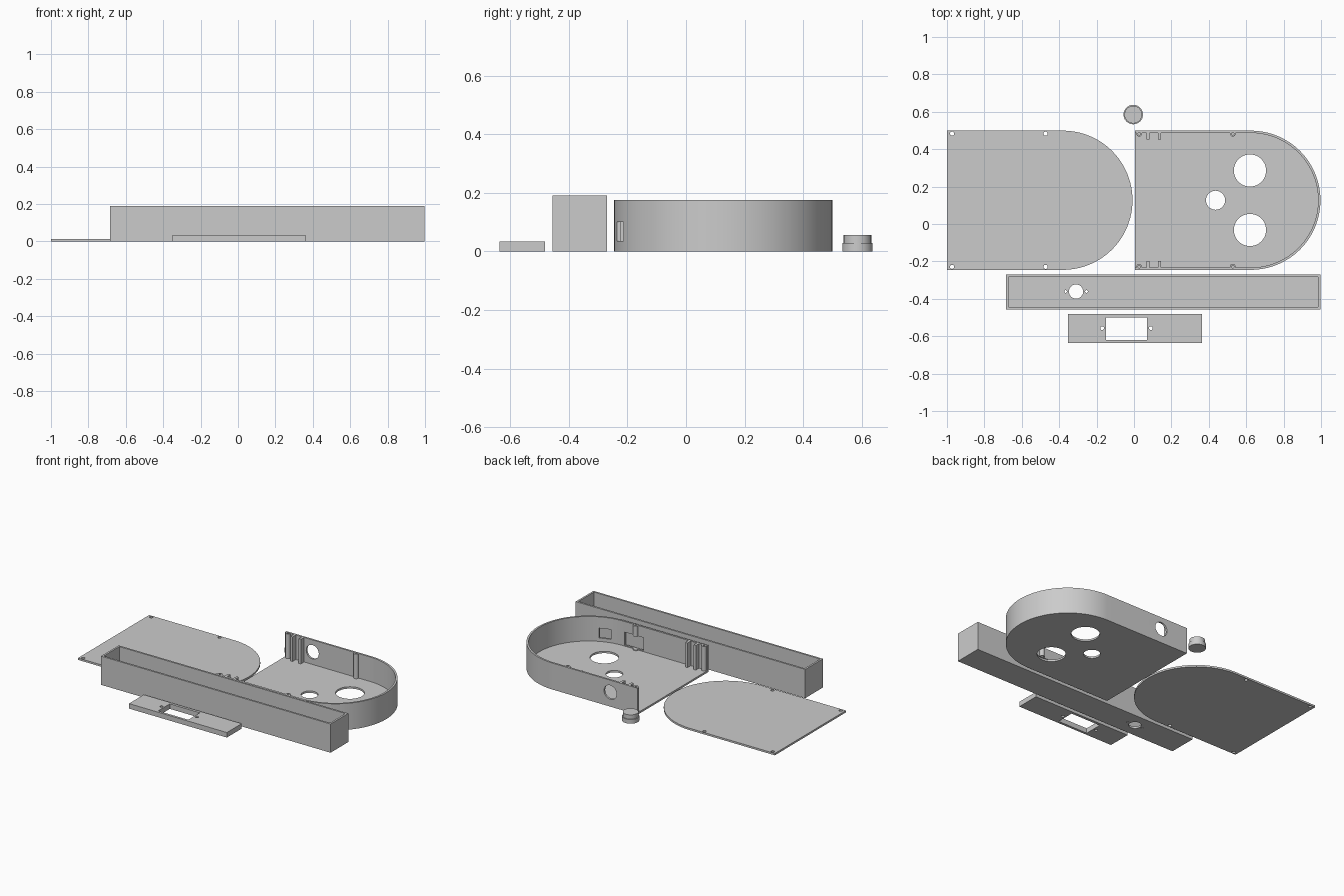
import bpy, bmesh, math

old = bpy.data.objects.get("Cube")
if old:
    bpy.data.objects.remove(old, do_unlink=True)

grey = bpy.data.materials.new("plain_grey")
grey.use_nodes = True
colour = (0.6, 0.6, 0.6, 1)
grey.diffuse_color = colour
grey.node_tree.nodes["Principled BSDF"].inputs["Base Color"].default_value = colour

MID_Y = 0.127    # centre line of the housing and its lid
RADIUS = 0.372   # half width of the housing and its lid
WALL = 0.0125    # wall and floor thickness
HEIGHT = 0.175   # housing height
LEFT, BEND = 0.005, 0.625   # open end and arc centre of the housing


def prism(name, outline, z0, z1):
    """Extrude a closed outline from z0 to z1."""
    bm = bmesh.new()
    face = bm.faces.new([bm.verts.new((x, y, z0)) for x, y in outline])
    up = bmesh.ops.extrude_face_region(bm, geom=[face])
    verts = [v for v in up["geom"] if isinstance(v, bmesh.types.BMVert)]
    bmesh.ops.translate(bm, vec=(0, 0, z1 - z0), verts=verts)
    bmesh.ops.recalc_face_normals(bm, faces=bm.faces)
    mesh = bpy.data.meshes.new(name)
    bm.to_mesh(mesh)
    bm.free()
    mesh.materials.append(grey)
    obj = bpy.data.objects.new(name, mesh)
    bpy.context.collection.objects.link(obj)
    return obj


def box(name, x0, x1, y0, y1, z0, z1):
    return prism(name, [(x0, y0), (x1, y0), (x1, y1), (x0, y1)], z0, z1)


def disc(name, x, y, r, z0, z1, sides=48):
    turn = [2 * math.pi * i / sides for i in range(sides)]
    return prism(name, [(x + r * math.cos(a), y + r * math.sin(a)) for a in turn], z0, z1)


def rounded_end(name, x0, bend, r, z0, z1, steps=64):
    """Straight sides from x0 to bend, closed by a half circle."""
    arc = [math.pi * (i / steps - 0.5) for i in range(steps + 1)]
    pts = [(bend + r * math.cos(a), MID_Y + r * math.sin(a)) for a in arc]
    return prism(name, [(x0, MID_Y - r)] + pts + [(x0, MID_Y + r)], z0, z1)


def combine(obj, others, operation):
    """Apply one boolean per helper, then drop the helper."""
    bpy.context.view_layer.objects.active = obj
    for other in others:
        mod = obj.modifiers.new("combine", "BOOLEAN")
        mod.operation = operation
        mod.solver = "EXACT"
        mod.object = other
        bpy.ops.object.modifier_apply(modifier=mod.name)
        bpy.data.objects.remove(other, do_unlink=True)


def finish(obj):
    bpy.ops.object.select_all(action="DESELECT")
    obj.select_set(True)
    bpy.context.view_layer.objects.active = obj
    bpy.ops.object.shade_smooth_by_angle(angle=math.radians(30))


def hole(x, y, r, z0=-0.1, z1=0.1):
    return disc("cutter", x, y, r, z0, z1)


# Flat lid with four screw holes
lid = rounded_end("lid", -1, -0.38, RADIUS, 0, WALL)
combine(lid, [hole(x, MID_Y + s * 0.356, 0.011)
              for x in (-0.973, -0.473) for s in (-1, 1)], "DIFFERENCE")
finish(lid)

# Housing shell, open at the straight end
housing = rounded_end("housing", LEFT, BEND, RADIUS, 0, HEIGHT)
combine(housing, [rounded_end("cutter", LEFT - 0.1, BEND, RADIUS - WALL, WALL, 0.3)],
        "DIFFERENCE")

# Screw posts and guide ribs along both straight walls
posts = [(x, MID_Y + s * 0.356) for x in (0.028, 0.528) for s in (-1, 1)]
combine(housing, [disc("post", x, y, 0.0155, 0.005, HEIGHT, 24) for x, y in posts], "UNION")
for s in (-1, 1):
    ya, yb = sorted((MID_Y + s * 0.325, MID_Y + s * 0.366))
    combine(housing, [box("rib", x, x + 0.016, ya, yb, 0.005, HEIGHT)
                      for x in (0.067, 0.128)], "UNION")

# Floor openings, pilot holes and wall openings
cutters = [hole(0.62, MID_Y + s * 0.159, 0.086) for s in (-1, 1)]
cutters.append(hole(0.436, MID_Y, 0.051))
cutters += [hole(x, y, 0.007, 0.1, 0.3) for x, y in posts]
cutters.append(box("cutter", 0.475, 0.612, -0.3, -0.205, 0.018, 0.105))
cutters.append(box("cutter", 0.706, 0.777, -0.3, -0.15, 0.035, 0.1))
side = disc("cutter", 0, 0, 0.046, -0.04, 0.04)
side.rotation_euler.x = math.pi / 2
side.location = (0.205, 0.5, 0.095)
cutters.append(side)
bpy.context.view_layer.update()
combine(housing, cutters, "DIFFERENCE")
finish(housing)

# Long open tray with a sensor hole and two screw holes in its floor
tray = box("tray", -0.684, 0.997, -0.456, -0.27, 0, 0.19)
combine(tray, [box("cutter", -0.684 + WALL, 0.997 - WALL, -0.456 + WALL, -0.27 - WALL, WALL, 0.3),
               hole(-0.31, -0.361, 0.038), hole(-0.366, -0.361, 0.007),
               hole(-0.254, -0.361, 0.007)], "DIFFERENCE")
finish(tray)

# Mounting plate with a window and two screw holes
plate = box("mounting_plate", -0.353, 0.364, -0.636, -0.481, 0, 0.033)
combine(plate, [box("cutter", -0.15, 0.07, -0.62, -0.499, -0.1, 0.1),
                hole(-0.17, -0.557, 0.01), hole(0.09, -0.557, 0.01)], "DIFFERENCE")
finish(plate)

# Stepped push button
button = disc("button", -0.004, 0.585, 0.052, 0, 0.028)
combine(button, [disc("cap", -0.004, 0.585, 0.047, 0.01, 0.056)], "UNION")
finish(button)
